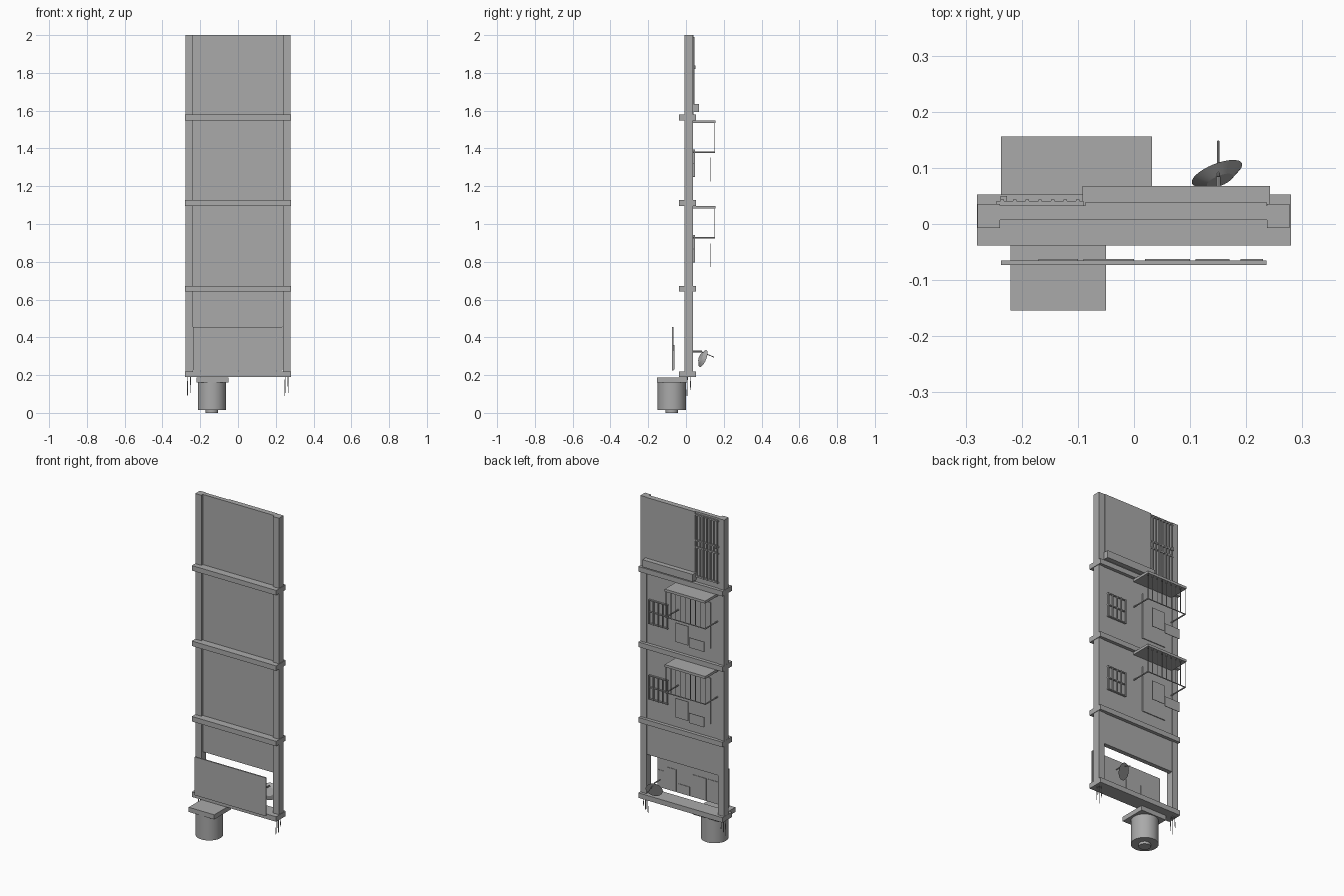
import bpy
from mathutils import Vector

cube = bpy.data.objects.get("Cube")
if cube:
    bpy.data.objects.remove(cube, do_unlink=True)

grey = bpy.data.materials.new("concrete_grey")
grey.use_nodes = True
colour = (0.4, 0.4, 0.4, 1)
grey.diffuse_color = colour
grey.node_tree.nodes["Principled BSDF"].inputs["Base Color"].default_value = colour


def finish(name):
    ob = bpy.context.object
    ob.name = name
    ob.data.materials.append(grey)
    return ob


def box(name, x, y, z):
    """Box from (low, high) bounds on each axis."""
    bpy.ops.mesh.primitive_cube_add(size=1)
    ob = finish(name)
    ob.location = [(a + b) / 2 for a, b in (x, y, z)]
    ob.scale = [b - a for a, b in (x, y, z)]
    return ob


def tube(name, a, b, r1, r2=None, sides=8):
    """Tube or cone from point a to point b."""
    a, b = Vector(a), Vector(b)
    bpy.ops.mesh.primitive_cone_add(vertices=sides, radius1=r1, radius2=r1 if r2 is None else r2,
                                    depth=(b - a).length, location=(a + b) / 2)
    ob = finish(name)
    ob.rotation_euler = (b - a).to_track_quat('Z', 'Y').to_euler()
    bpy.ops.object.shade_smooth_by_angle()
    return ob


def spread(low, high, count):
    return [low + (high - low) * i / (count - 1) for i in range(count)]


STOREY = 0.453
floors = [0.19 + STOREY * i for i in range(4)]

# Frame: columns, floor beams and wall panels
for side, x in (("left", 0.257), ("right", -0.259)):
    box(side + "_column", (x - 0.02, x + 0.02), (-0.007, 0.036), (0.19, 2))
    for i, (dx, dy) in enumerate(((-1, -1), (1, -1), (-1, 1), (1, 1))):
        tube(side + "_rebar", (x + 0.007 * dx, 0.015 + 0.007 * dy, 0.2),
             (x + 0.009 * dx, 0.015 + 0.01 * dy, 0.09 + 0.015 * i), 0.002, sides=5)
for z in floors:
    box("floor_beam", (-0.28, 0.28), (-0.038, 0.053), (z, z + 0.03))
for i, z in enumerate(floors):
    low = 0.455 if i == 0 else z + 0.03
    box("wall_panel", (-0.24, 0.24), (0.007, 0.033), (low, min(z + STOREY, 2)))

# Street level board with flat panels on its inner face
box("front_board", (-0.237, 0.236), (-0.073, -0.065), (0.225, 0.455))
for x0, x1, top in ((0.19, 0.23, 0.33), (0.11, 0.17, 0.36), (0.02, 0.1, 0.28),
                    (-0.09, 0.0, 0.36), (-0.17, -0.1, 0.36)):
    box("board_panel", (x0, x1), (-0.065, -0.062), (0.23, top))

# Tank below the front edge
cx, cy = -0.138, -0.075
box("tank_lid", (-0.22, -0.05), (-0.154, 0.005), (0.16, 0.188))
tube("tank_body", (cx, cy, 0.015), (cx, cy, 0.165), 0.075, sides=32)
tube("tank_outlet", (cx, cy, 0), (cx, cy, 0.02), 0.033, sides=24)

# Dish with arm
centre = Vector((0.15, 0.085, 0.29))
normal = Vector((-0.35, 0.87, -0.36)).normalized()
tube("dish", centre - normal * 0.009, centre + normal * 0.006, 0.025, 0.048, sides=32)
tube("dish_arm", (0.15, 0.03, 0.325), (0.15, 0.085, 0.325), 0.004)
tube("dish_feed", (0.15, 0.085, 0.322), (0.15, 0.148, 0.295), 0.002)

# Two matching storeys with window, door, caged balcony and hanging cloths
for f in floors[1:3]:
    # Window grille
    for x in spread(0.095, 0.215, 5):
        box("window_bar", (x - 0.003, x + 0.003), (0.04, 0.047), (f + 0.6 - STOREY + 0.005, f + 0.298))
    for z in spread(f + 0.155, f + 0.295, 3):
        box("window_rail", (0.092, 0.218), (0.036, 0.045), (z - 0.003, z + 0.003))
    box("window_pane", (0.095, 0.215), (0.033, 0.037), (f + 0.153, f + 0.296))
    # Door
    box("door", (-0.19, -0.03), (0.033, 0.038), (f + 0.11, f + 0.385))
    # Canopy and cage
    box("canopy", (-0.237, 0.032), (0.03, 0.156), (f + 0.438, f + 0.453))
    for x in spread(-0.233, 0.028, 9):
        tube("cage_bar", (x, 0.15, f + 0.283), (x, 0.15, f + 0.44), 0.002, sides=6)
    tube("cage_rail", (-0.236, 0.15, f + 0.283), (0.031, 0.15, f + 0.283), 0.003)
    for x in (-0.233, 0.028):
        tube("cage_arm", (x, 0.03, f + 0.283), (x, 0.153, f + 0.283), 0.004)
    # Cloths
    box("long_cloth", (-0.105, -0.02), (0.126, 0.129), (f + 0.14, f + 0.255))
    box("short_cloth", (-0.21, -0.11), (0.126, 0.129), (f + 0.13, f + 0.19))

# Top storey: panel, ledge and barred gate
box("top_panel", (-0.086, 0.236), (0.03, 0.039), (1.58, 2))
box("top_ledge", (-0.092, 0.242), (0.033, 0.068), (1.592, 1.636))
for x in spread(-0.235, -0.1, 7):
    box("gate_bar", (x - 0.003, x + 0.003), (0.036, 0.044), (1.61, 1.99))
for z in (1.615, 1.79, 1.83, 1.985):
    box("gate_rail", (-0.245, -0.09), (0.033, 0.041), (z - 0.004, z + 0.004))
box("gate_handle", (-0.238, -0.226), (0.04, 0.05), (1.82, 1.84))
